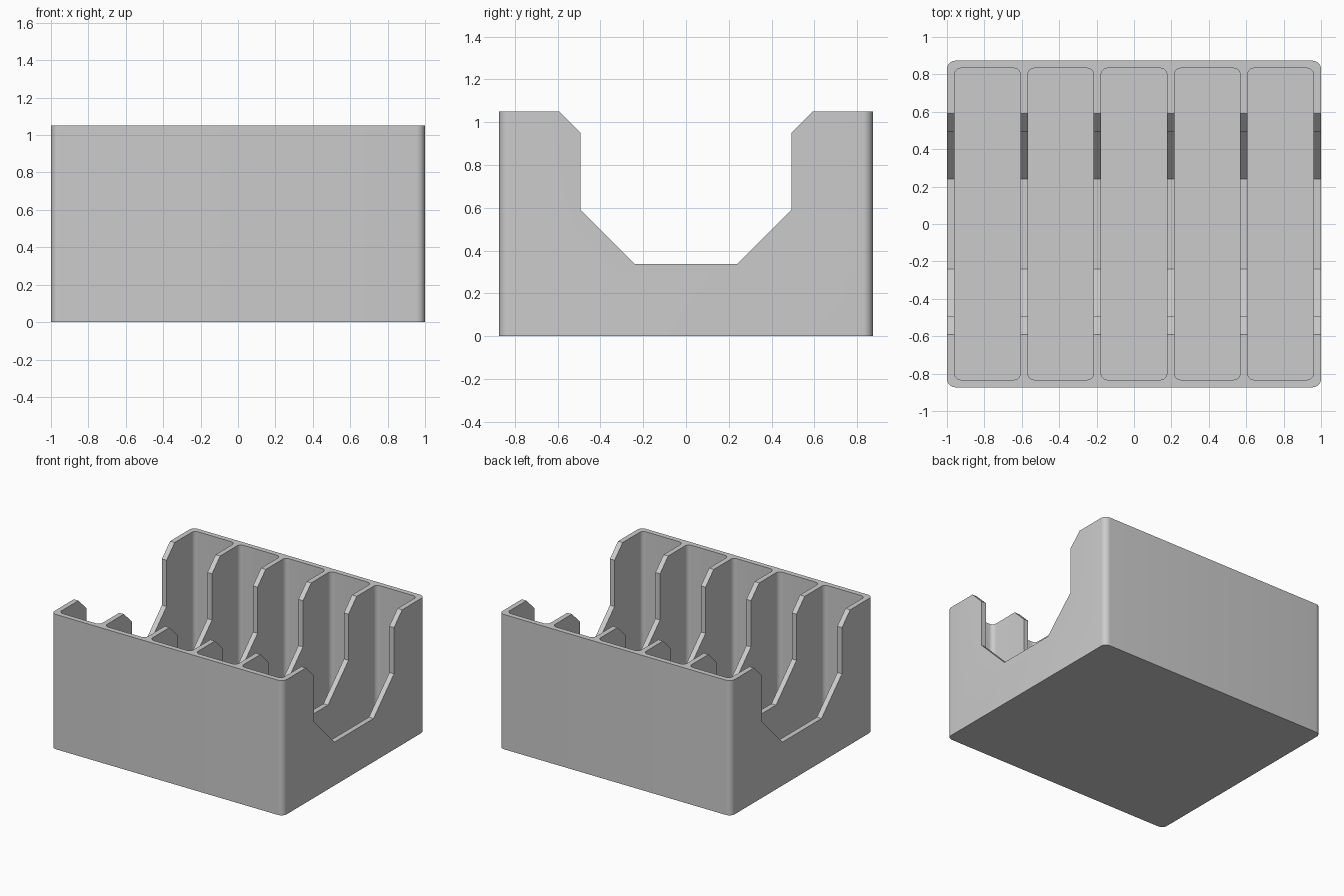
import bpy, bmesh
from math import radians, cos, sin, pi

cube = bpy.data.objects.get("Cube")
if cube:
    bpy.data.objects.remove(cube, do_unlink=True)

W, D, H = 1.0, 0.873, 1.05          # half width, half depth, height
WALL, FLOOR, CELLS = 0.04, 0.04, 5

grey = bpy.data.materials.new("grey plastic")
grey.use_nodes = True
GREY = (0.6, 0.6, 0.6, 1)
grey.diffuse_color = GREY
grey.node_tree.nodes["Principled BSDF"].inputs["Base Color"].default_value = GREY


def rounded_rect(cx, hx, hy, r, steps=8):
    """Outline of a rectangle with rounded corners."""
    pts = []
    for k, (sx, sy) in enumerate([(1, 1), (-1, 1), (-1, -1), (1, -1)]):
        for i in range(steps + 1):
            a = (k + i / steps) * pi / 2
            pts.append((cx + sx * (hx - r) + r * cos(a), sy * (hy - r) + r * sin(a)))
    return pts


def prism(bm, outline, vec):
    """Extrude a closed 3D outline along a vector."""
    face = bm.faces.new([bm.verts.new(p) for p in outline])
    out = bmesh.ops.extrude_face_region(bm, geom=[face])
    verts = [v for v in out["geom"] if isinstance(v, bmesh.types.BMVert)]
    bmesh.ops.translate(bm, verts=verts, vec=vec)


def make_object(name, bm):
    bmesh.ops.recalc_face_normals(bm, faces=bm.faces)
    mesh = bpy.data.meshes.new(name)
    bm.to_mesh(mesh)
    bm.free()
    mesh.materials.append(grey)
    obj = bpy.data.objects.new(name, mesh)
    bpy.context.collection.objects.link(obj)
    return obj


# Outer block with rounded upright corners
bm = bmesh.new()
prism(bm, [(x, y, 0) for x, y in rounded_rect(0, W, D, 0.045)], (0, 0, H))
tray = make_object("divided_tray", bm)

# Row of equal pockets
bm = bmesh.new()
cell = (2 * W - (CELLS + 1) * WALL) / CELLS
for i in range(CELLS):
    cx = (i - (CELLS - 1) / 2) * (cell + WALL)
    outline = rounded_rect(cx, cell / 2, D - WALL, 0.035)
    prism(bm, [(x, y, FLOOR) for x, y in outline], (0, 0, H))
pockets = make_object("pocket_cutter", bm)

# Chamfered notch across all the dividers
half = [(0.24, 0.338), (0.492, 0.59), (0.492, 0.95), (0.592, H), (0.592, H + 0.2)]
profile = half + [(-y, z) for y, z in reversed(half)]
bm = bmesh.new()
prism(bm, [(-W - 0.2, y, z) for y, z in profile], (2 * W + 0.4, 0, 0))
notch = make_object("notch_cutter", bm)

# Cut, then discard the cutters
bpy.ops.object.select_all(action="DESELECT")
bpy.context.view_layer.objects.active = tray
tray.select_set(True)
for cutter in (pockets, notch):
    cutter.hide_render = True
    mod = tray.modifiers.new(cutter.name, "BOOLEAN")
    mod.operation = "DIFFERENCE"
    mod.solver = "EXACT"
    mod.object = cutter
    bpy.ops.object.modifier_apply(modifier=mod.name)
    bpy.data.objects.remove(cutter, do_unlink=True)

bpy.ops.object.shade_smooth_by_angle(angle=radians(30))
